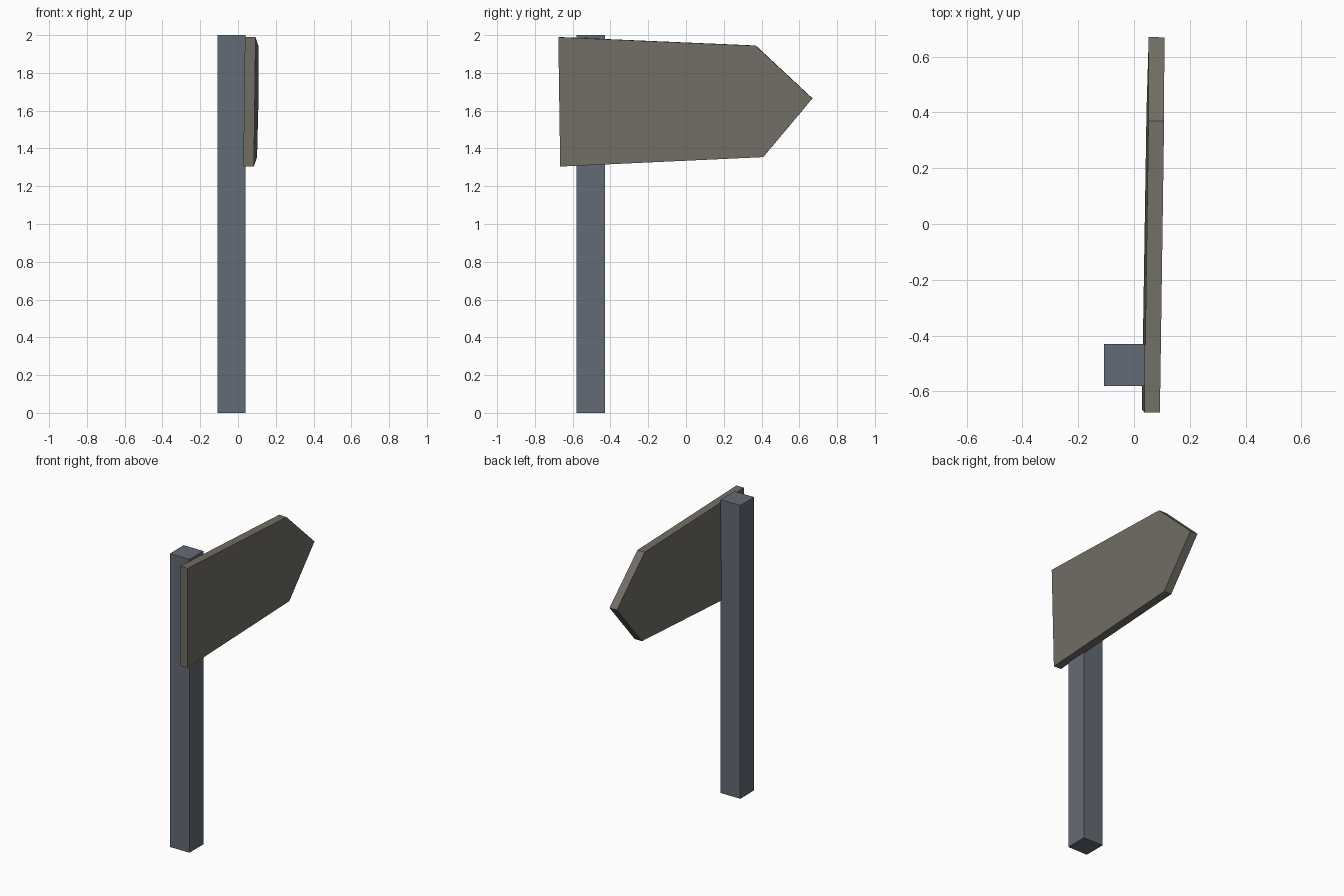
import bpy
import bmesh

cube = bpy.data.objects.get("Cube")
if cube:
    bpy.data.objects.remove(cube, do_unlink=True)


def make_material(name, rgb):
    mat = bpy.data.materials.new(name)
    mat.use_nodes = True
    color = (*rgb, 1.0)
    mat.diffuse_color = color
    mat.node_tree.nodes["Principled BSDF"].inputs["Base Color"].default_value = color
    return mat


def extruded_part(name, outline, offset, mat):
    """Extrude a planar outline by an offset vector into a closed solid."""
    bm = bmesh.new()
    face = bm.faces.new([bm.verts.new(p) for p in outline])
    result = bmesh.ops.extrude_face_region(bm, geom=[face], use_keep_orig=True)
    verts = [g for g in result["geom"] if isinstance(g, bmesh.types.BMVert)]
    bmesh.ops.translate(bm, verts=verts, vec=offset)
    bmesh.ops.recalc_face_normals(bm, faces=bm.faces)
    mesh = bpy.data.meshes.new(name)
    bm.to_mesh(mesh)
    bm.free()
    mesh.materials.append(mat)
    obj = bpy.data.objects.new(name, mesh)
    bpy.context.scene.collection.objects.link(obj)
    return obj


post_grey = make_material("blue grey post", (0.127, 0.147, 0.181))
board_grey = make_material("warm grey board", (0.166, 0.157, 0.129))

# Square upright post
x0, x1, y0, y1 = -0.108, 0.04, -0.58, -0.43
extruded_part("post", [(x0, y0, 0), (x1, y0, 0), (x1, y1, 0), (x0, y1, 0)],
              (0, 0, 2), post_grey)

# Arrow board, tilted slightly off the post
profile = [(-0.675, 1.99), (0.37, 1.945), (0.67, 1.665), (0.41, 1.355), (-0.665, 1.305)]
outline = [(0.028 + 0.015 * (y + 0.67) + 0.013 * (z - 1.305), y, z) for y, z in profile]
extruded_part("arrow_board", outline, (0.056, -0.001, -0.001), board_grey)
